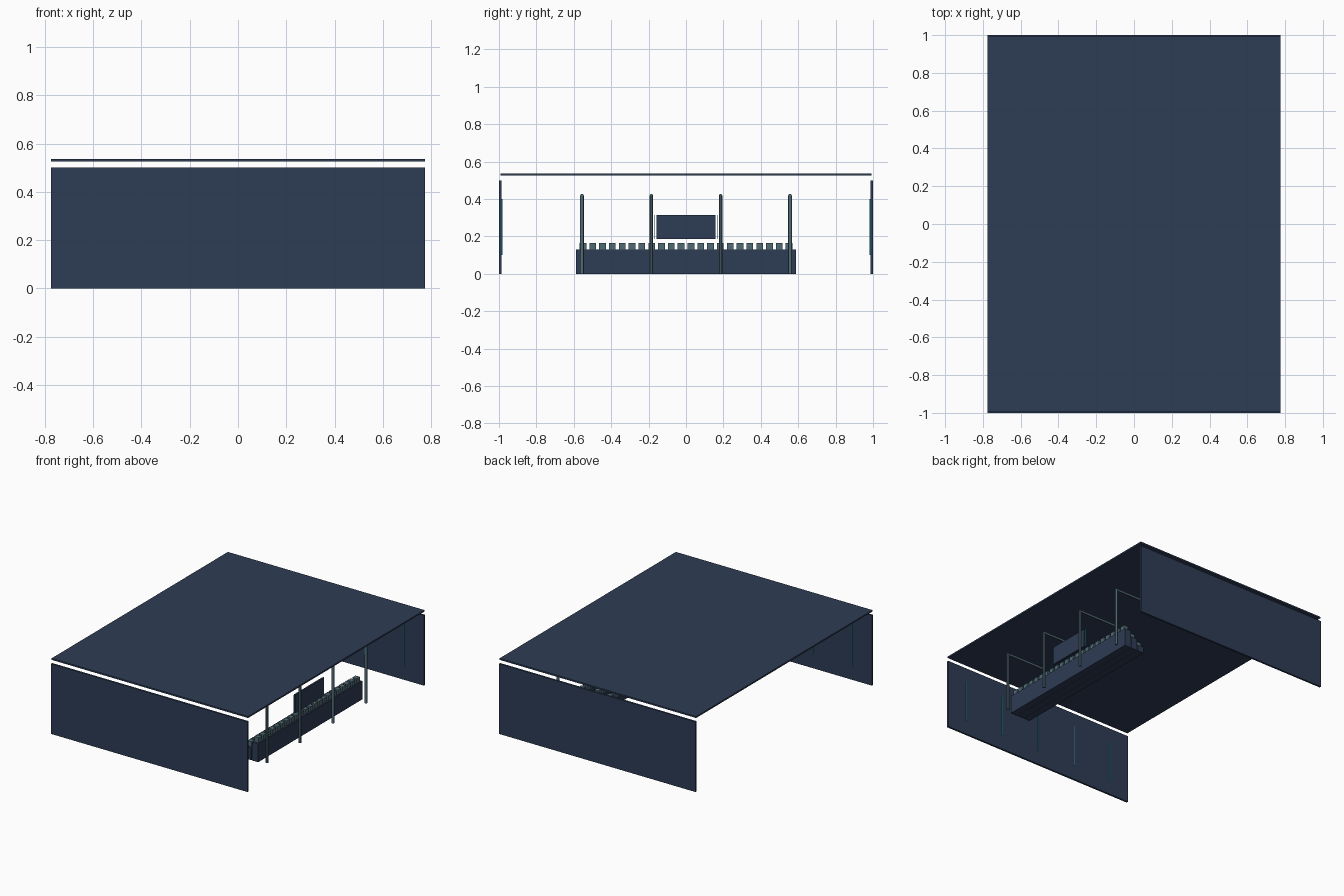
import bpy
import math

cube = bpy.data.objects.get("Cube")
if cube:
    bpy.data.objects.remove(cube, do_unlink=True)


def make_material(name, color):
    mat = bpy.data.materials.new(name)
    mat.use_nodes = True
    mat.diffuse_color = (*color, 1)
    mat.node_tree.nodes["Principled BSDF"].inputs["Base Color"].default_value = (*color, 1)
    return mat


navy = make_material("navy", (0.027, 0.045, 0.089))
steel = make_material("blue grey steel", (0.08, 0.145, 0.18))
teal = make_material("teal light", (0.02, 0.34, 0.4))


def finish(obj, name, mat):
    obj.name = name
    obj.data.materials.append(mat)
    return obj


def box(name, mat, x, y, z):
    """Box spanning the given (low, high) ranges."""
    spans = (x, y, z)
    bpy.ops.mesh.primitive_cube_add(size=1, location=[(a + b) / 2 for a, b in spans])
    obj = bpy.context.object
    obj.scale = [b - a for a, b in spans]
    bpy.ops.object.transform_apply(location=False, rotation=False, scale=True)
    return finish(obj, name, mat)


def rod(name, mat, radius, length, location, rotation=(0, 0, 0)):
    bpy.ops.mesh.primitive_cylinder_add(vertices=12, radius=radius, depth=length,
                                        location=location, rotation=rotation)
    bpy.ops.object.shade_smooth_by_angle()
    return finish(bpy.context.object, name, mat)


HALF = 0.775

# Roof slab and the two end walls with vertical light strips
box("roof", navy, (-HALF, HALF), (-0.993, 0.993), (0.525, 0.536))
for side, label in ((-1, "front"), (1, "back")):
    box(label + "_wall", navy, (-HALF, HALF), sorted((side * 0.986, side)), (0, 0.5))
    for i in range(-2, 3):
        x = i * 0.31
        box(label + "_wall_light", teal, (x - 0.002, x + 0.002),
            sorted((side * 0.982, side * 0.987)), (0.1, 0.4))

# Three stepped tiers, each with a row of seats
for row in range(3):
    x = 0.41 + row * 0.055
    top = 0.13 * (row + 1) / 3
    box("tier", navy, (x, x + 0.05), (-0.587, 0.587), (0, top))
    for i in range(22):
        y = (i - 10.5) * 0.0525
        box("seat", steel, (x + 0.008, x + 0.042), (y - 0.018, y + 0.018), (top, top + 0.035))

# Posts behind the stand with beams reaching inward
for i in range(4):
    y = (i - 1.5) * 0.371
    rod("post", steel, 0.01, 0.42, (0.62, y, 0.21))
    rod("beam", steel, 0.008, 0.3, (0.475, y, 0.42), (0, math.pi / 2, 0))

# Display board with side light strips
box("display_board", navy, (0.552, 0.564), (-0.158, 0.158), (0.185, 0.315))
for side in (-1, 1):
    y = side * 0.166
    box("board_light", teal, (0.556, 0.56), (y - 0.0015, y + 0.0015), (0.185, 0.315))
